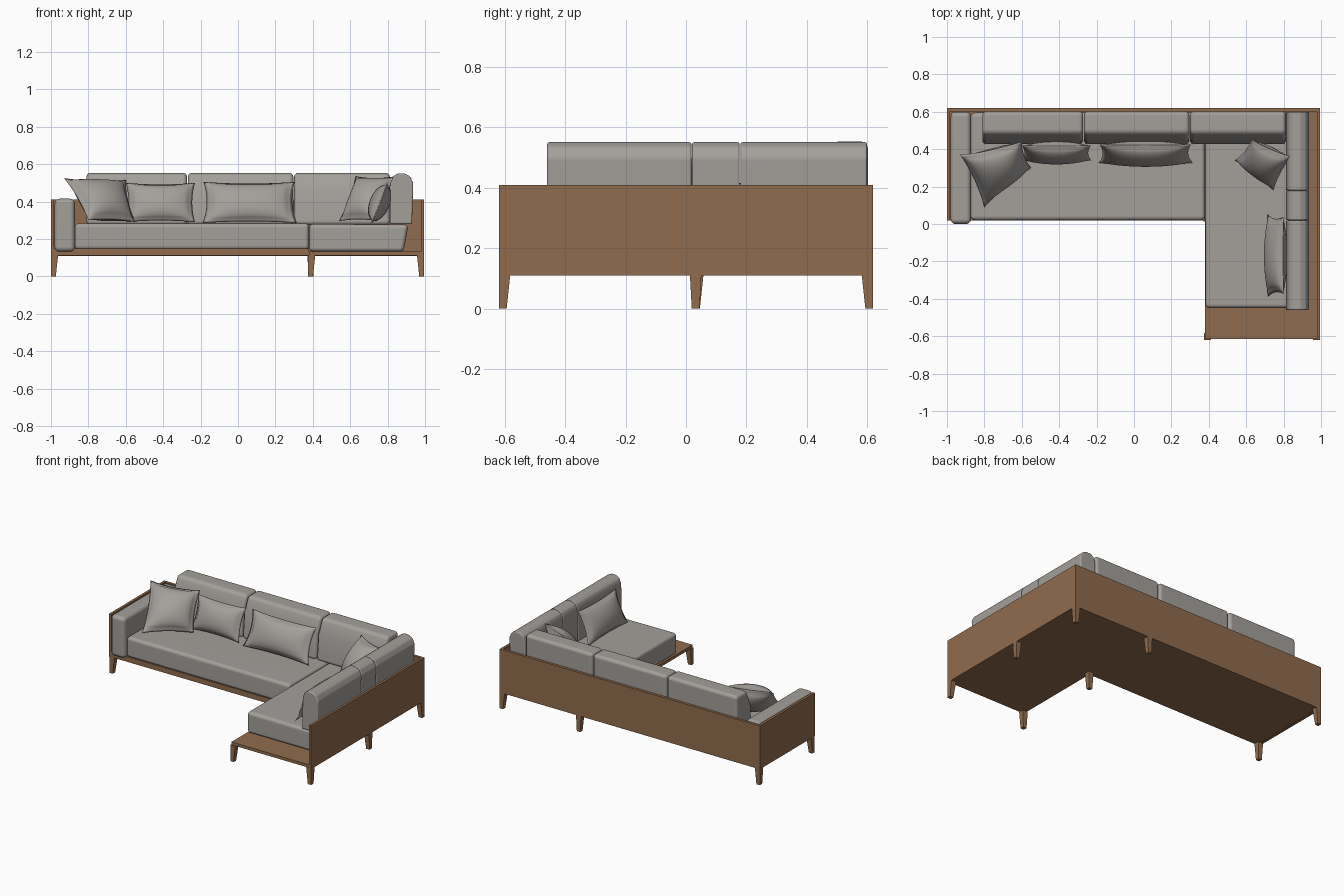
import bpy, bmesh, math
from mathutils import Vector

if "Cube" in bpy.data.objects:
    bpy.data.objects.remove(bpy.data.objects["Cube"])


def material(name, col):
    m = bpy.data.materials.new(name)
    m.diffuse_color = (*col, 1)
    m.use_nodes = True
    m.node_tree.nodes["Principled BSDF"].inputs["Base Color"].default_value = m.diffuse_color
    return m


WOOD = material("warm brown wood", (0.28, 0.15, 0.075))
FABRIC = material("warm grey fabric", (0.37, 0.35, 0.328))


def finish(name, bm, mat, bevel=0, smooth=False):
    bmesh.ops.recalc_face_normals(bm, faces=bm.faces[:])
    me = bpy.data.meshes.new(name)
    bm.to_mesh(me)
    bm.free()
    me.materials.append(mat)
    ob = bpy.data.objects.new(name, me)
    bpy.context.collection.objects.link(ob)
    if smooth:
        me.shade_smooth()
    if bevel:
        b = ob.modifiers.new("soft edges", 'BEVEL')
        b.width, b.segments, b.limit_method = bevel, 5, 'ANGLE'
        b.angle_limit = math.radians(25)
        ob.modifiers.new("even shading", 'WEIGHTED_NORMAL')
    return ob


def prism(name, pts, vec, mat, bevel=0, smooth=False):
    """Extrude a closed outline of 3D points along a vector."""
    bm = bmesh.new()
    f = bm.faces.new([bm.verts.new(p) for p in pts])
    r = bmesh.ops.extrude_face_region(bm, geom=[f])
    bmesh.ops.translate(bm, vec=vec, verts=[v for v in r["geom"] if isinstance(v, bmesh.types.BMVert)])
    return finish(name, bm, mat, bevel, smooth)


def box(name, x0, x1, y0, y1, z0, z1, mat, bevel=0):
    pts = [(x0, y0, z0), (x1, y0, z0), (x1, y1, z0), (x0, y1, z0)]
    return prism(name, pts, (0, 0, z1 - z0), mat, bevel, bevel > 0)


def leg(name, x, y, sx, sy):
    """Tapered leg; sx, sy = side where the face stays vertical (0 = centred)."""
    bm = bmesh.new()
    rings = []
    for z, h in ((0, 0.013), (0.112, 0.019)):
        cx, cy = x - sx * h, y - sy * h
        rings.append([bm.verts.new((cx + a * h, cy + b * h, z))
                      for a, b in ((-1, -1), (1, -1), (1, 1), (-1, 1))])
    lo, hi = rings
    bm.faces.new(lo)
    bm.faces.new(hi)
    for i in range(4):
        j = (i + 1) % 4
        bm.faces.new((lo[i], lo[j], hi[j], hi[i]))
    finish(name, bm, WOOD)


def pillow(name, bl, br, tr, tl, thick, n=28):
    """Scatter pillow with a flat flange, stretched between four corners."""
    bl, br, tr, tl = map(Vector, (bl, br, tr, tl))
    nor = (br - bl + tr - tl).cross(tl - bl + tr - br).normalized()
    bm = bmesh.new()
    for side in (1, -1):
        grid = []
        for i in range(n + 1):
            row = []
            for j in range(n + 1):
                u, v = 2 * i / n - 1, 2 * j / n - 1
                pu = u * (1 - 0.08 * (1 - v * v))
                pv = v * (1 - 0.08 * (1 - u * u))
                s, t = (pu + 1) / 2, (pv + 1) / 2
                p = bl.lerp(br, s).lerp(tl.lerp(tr, s), t)
                a, b = max(0, 1 - (u / 0.92) ** 2), max(0, 1 - (v / 0.92) ** 2)
                edge = 0.0 if max(abs(u), abs(v)) > 0.999 else 0.004
                row.append(bm.verts.new(p + nor * side * (edge + thick / 2 * (a * b) ** 0.5)))
            grid.append(row)
        for i in range(n):
            for j in range(n):
                bm.faces.new((grid[i][j], grid[i + 1][j], grid[i + 1][j + 1], grid[i][j + 1]))
    bmesh.ops.remove_doubles(bm, verts=bm.verts[:], dist=0.0003)
    finish(name, bm, FABRIC, smooth=True)


# Wooden L-shaped platform and side panels
outline = [(-0.995, 0.02), (0.38, 0.02), (0.38, -0.615), (0.99, -0.615), (0.99, 0.615), (-0.995, 0.615)]
prism("platform", [(x, y, 0.112) for x, y in outline], (0, 0, 0.02), WOOD)
box("sofa_front_rail", -0.995, 0.38, 0.02, 0.04, 0.115, 0.148, WOOD)
box("back_panel", -1, 0.995, 0.602, 0.62, 0.11, 0.41, WOOD)
box("right_panel", 0.978, 0.995, -0.62, 0.62, 0.11, 0.41, WOOD)
box("left_panel", -1, -0.983, 0.018, 0.62, 0.11, 0.41, WOOD)

# Tapered legs
for i, (x, y, sx, sy) in enumerate([
        (-1, 0.02, -1, -1), (-1, 0.62, -1, 1), (0.995, 0.62, 1, 1), (0.995, -0.62, 1, -1),
        (0.375, -0.62, -1, -1), (0.39, 0.032, 0, 0), (0.995, 0.032, 1, 0), (0.39, 0.62, 0, 1)]):
    leg("leg_%d" % (i + 1), x, y, sx, sy)

# Seat cushions
box("sofa_seat", -0.872, 0.38, 0.02, 0.595, 0.142, 0.283, FABRIC, 0.022)
prism("chaise_seat", [(0.382, -0.45, 0.132), (0.885, -0.45, 0.132), (0.912, -0.45, 0.277), (0.382, -0.45, 0.28)],
      (0, 1.04, 0), FABRIC, 0.022, True)

# Left armrest
box("left_armrest", -0.98, -0.872, 0.0, 0.6, 0.132, 0.415, FABRIC, 0.026)

# Back cushions, leaning wedge profile
for i, (x0, x1) in enumerate([(-0.81, -0.272), (-0.268, 0.296), (0.3, 0.812)]):
    prof = [(0.425, 0.275), (0.602, 0.275), (0.602, 0.553), (0.485, 0.553), (0.44, 0.45)]
    prism("back_cushion_%d" % (i + 1), [(x0, y, z) for y, z in prof], (x1 - x0, 0, 0), FABRIC, 0.022, True)

# Right side bolsters, with a rounded top
for i, (y0, y1) in enumerate([(-0.46, 0.018), (0.02, 0.178), (0.18, 0.6)]):
    prof = [(0.812, 0.28), (0.93, 0.28), (0.937, 0.5), (0.92, 0.535), (0.89, 0.551),
            (0.855, 0.551), (0.83, 0.535), (0.815, 0.5)]
    prism("side_bolster_%d" % (i + 1), [(x, y0, z) for x, z in prof], (0, y1 - y0, 0), FABRIC, 0.008, True)

# Scatter pillows: bottom left, bottom right, top right, top left corners
pillow("left_corner_pillow", (-0.80, 0.09, 0.30), (-0.55, 0.30, 0.29), (-0.60, 0.44, 0.515), (-0.93, 0.37, 0.525), 0.15)
pillow("small_back_pillow", (-0.60, 0.34, 0.29), (-0.23, 0.34, 0.29), (-0.23, 0.42, 0.50), (-0.60, 0.42, 0.50), 0.10)
pillow("long_back_pillow", (-0.19, 0.325, 0.285), (0.315, 0.325, 0.285), (0.305, 0.425, 0.505), (-0.185, 0.425, 0.505), 0.11)
pillow("right_corner_pillow", (0.54, 0.34, 0.295), (0.745, 0.18, 0.295), (0.84, 0.36, 0.535), (0.63, 0.45, 0.535), 0.13)
pillow("chaise_pillow", (0.715, 0.05, 0.285), (0.715, -0.39, 0.285), (0.80, -0.375, 0.50), (0.80, 0.04, 0.50), 0.10)
